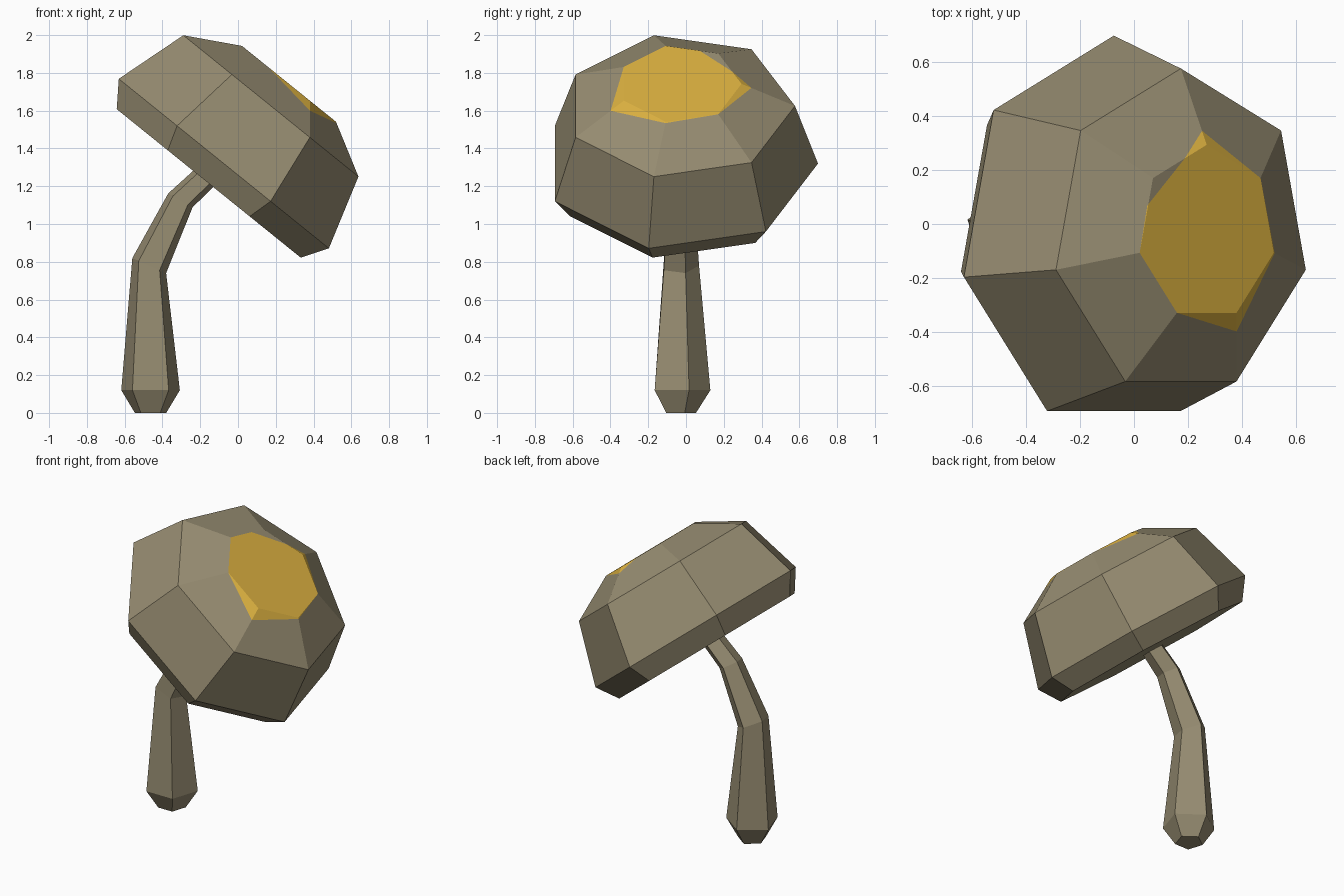
import bpy, bmesh, math
from mathutils import Vector

if "Cube" in bpy.data.objects:
    bpy.data.objects.remove(bpy.data.objects["Cube"])

Y0 = -0.034  # the rings have an odd side count, so their centres sit off y = 0


def material(name, rgb):
    m = bpy.data.materials.new(name)
    m.diffuse_color = (*rgb, 1)
    m.use_nodes = True
    m.node_tree.nodes["Principled BSDF"].inputs["Base Color"].default_value = m.diffuse_color
    return m


brown = material("grey_brown", (0.305, 0.262, 0.165))
yellow = material("golden_yellow", (0.70, 0.43, 0.05))


def loft(bm, rings, sides):
    """Closed body through regular rings (x, z, radius, tilt in degrees)."""
    loops = []
    for x, z, r, tilt in rings:
        t = math.radians(tilt)
        u = Vector((math.cos(t), 0, -math.sin(t)))
        c = Vector((x, Y0, z))
        angles = [2 * math.pi * i / sides for i in range(sides)]
        loops.append([bm.verts.new(c + u * r * math.sin(a) + Vector((0, r * math.cos(a), 0)))
                      for a in angles])
    for lo, hi in zip(loops, loops[1:]):
        for i in range(sides):
            j = (i + 1) % sides
            bm.faces.new((lo[i], lo[j], hi[j], hi[i]))
    bm.faces.new(loops[0])
    bm.faces.new(loops[-1])
    bmesh.ops.recalc_face_normals(bm, faces=bm.faces[:])


def finish(bm, name, mats):
    me = bpy.data.meshes.new(name)
    bm.to_mesh(me)
    bm.free()
    for m in mats:
        me.materials.append(m)
    ob = bpy.data.objects.new(name, me)
    bpy.context.collection.objects.link(ob)


# Stem: five-sided, bending towards the cap
bm = bmesh.new()
loft(bm, [(-0.463, 0.0, 0.087, 0), (-0.463, 0.12, 0.163, 0),
          (-0.47, 0.78, 0.103, 24), (-0.305, 1.125, 0.078, 30),
          (-0.13, 1.29, 0.07, 39)], 5)
finish(bm, "stem", [brown])

# Cap: seven-sided, tilted
TILT = 38.9
bm = bmesh.new()
loft(bm, [(-0.155, 1.215, 0.642, TILT), (-0.075, 1.32, 0.733, TILT),
          (0.174, 1.625, 0.611, TILT), (0.27, 1.742, 0.328, TILT)], 7)

# Yellow patch: outline given around the cap axis, cut into the top faces
t = math.radians(TILT)
u, v = Vector((math.cos(t), 0, -math.sin(t))), Vector((0, 1, 0))
axis = Vector((math.sin(t), 0, math.cos(t)))
top = Vector((0.27, Y0, 1.742))
radii = [0.38, 0.328, 0.335, 0.405, 0.328, 0.328]
outline = [(r * math.sin(2 * math.pi * i / 7), r * math.cos(2 * math.pi * i / 7))
           for i, r in enumerate(radii)] + [(-0.282, 0.104)]
points = [top + u * a + v * b for a, b in outline]
planes = []
for p, q in zip(points, points[1:] + points[:1]):
    n = (q - p).cross(axis)
    if n.dot(p - top) < 0:
        n = -n
    planes.append((p, n.normalized()))


def inside(f, cuts):
    c = f.calc_center_median()
    return f.normal.dot(axis) > 0.7 and all(n.dot(c - p) < 1e-4 for p, n in cuts)


for k, (p, n) in enumerate(planes):
    bm.normal_update()
    faces = [f for f in bm.faces if inside(f, planes[:k])]
    geom = faces + list({e for f in faces for e in f.edges}) + list({w for f in faces for w in f.verts})
    bmesh.ops.bisect_plane(bm, geom=geom, dist=1e-4, plane_co=p, plane_no=n)
bm.normal_update()
for f in bm.faces:
    f.material_index = int(inside(f, planes))
finish(bm, "cap", [brown, yellow])
